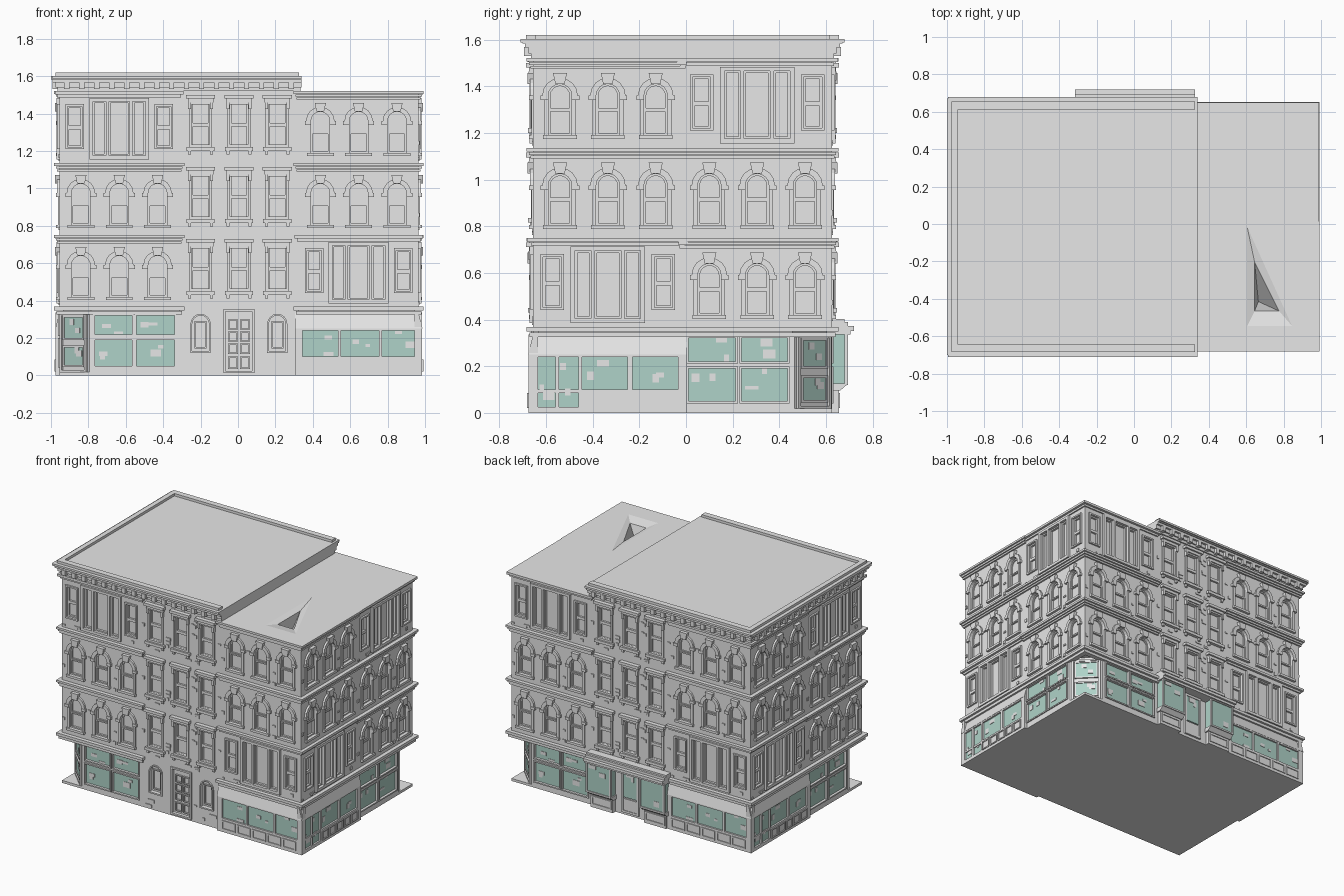
import bpy, bmesh, random
from math import sin, cos, pi, radians
from mathutils import Matrix, Vector

cube = bpy.data.objects.get("Cube")
if cube:
    bpy.data.objects.remove(cube, do_unlink=True)
random.seed(4)


def material(name, rgb):
    m = bpy.data.materials.new(name)
    m.use_nodes = True
    m.diffuse_color = (*rgb, 1)
    m.node_tree.nodes["Principled BSDF"].inputs["Base Color"].default_value = (*rgb, 1)
    return m


MATS = [material("pale_grey_stone", (0.8, 0.8, 0.8)), material("teal_glass", (0.43, 0.65, 0.58))]
STONE, GLASS = 0, 1
CENTRE = Matrix.Translation((0.005, -0.015, 0))
HX, HY = 0.96, 0.64            # half width and half depth of the walls
H = 0.385                      # storey height
W = 0.32                       # half width of one wall bay
COLS = (-0.205, 0, 0.205)


# ---- shape helpers: u runs along the wall, z up, d outward ----
def box(bm, u0, u1, z0, z1, d0, d1, mat=STONE):
    m = Matrix.Translation(((u0 + u1) / 2, -(d0 + d1) / 2, (z0 + z1) / 2))
    m = m @ Matrix.Diagonal((abs(u1 - u0), abs(d1 - d0), abs(z1 - z0), 1))
    verts = bmesh.ops.create_cube(bm, size=1, matrix=m)["verts"]
    for f in {f for v in verts for f in v.link_faces}:
        f.material_index = mat
    return verts


def rect(u0, u1, z0, z1):
    return [(u0, z0), (u1, z0), (u1, z1), (u0, z1)]


def arc(c, r, z):
    return [(c + r * cos(i * pi / 8), z + r * sin(i * pi / 8)) for i in range(9)]


def arch(c, r, z0, spring):
    return [(c - r, z0), (c + r, z0)] + arc(c, r, spring)


def slab(bm, outlines, d0, d1):
    """Extruded outline; further outlines are holes."""
    edges = []
    for pts in outlines:
        vs = [bm.verts.new((u, -d0, z)) for u, z in pts]
        edges += [bm.edges.new((vs[i - 1], vs[i])) for i in range(len(vs))]
    geom = bmesh.ops.triangle_fill(bm, edges=edges, use_beauty=True)["geom"]
    faces = [g for g in geom if isinstance(g, bmesh.types.BMFace)]
    ext = bmesh.ops.extrude_face_region(bm, geom=faces)["geom"]
    moved = [g for g in ext if isinstance(g, bmesh.types.BMVert)]
    bmesh.ops.translate(bm, verts=moved, vec=(0, d0 - d1, 0))


def frame(bm, u0, u1, z0, z1, t, d0, d1):
    slab(bm, [rect(u0, u1, z0, z1), rect(u0 + t, u1 - t, z0 + t, z1 - t)], d0, d1)


def ledge(bm, steps, half=W):
    for z0, z1, d in steps:
        box(bm, -half - d, half + d, z0, z1, -0.02, d)


def pane(bm, u0, u1, z0, z1, d):
    """Sheet of glass with a few pasted bills."""
    u0, u1 = sorted((u0, u1))
    box(bm, u0, u1, z0, z1, d - 0.01, d, GLASS)
    for _ in range(2):
        w, h = random.uniform(.02, .06), random.uniform(.015, .04)
        u, z = random.uniform(u0, max(u0, u1 - w)), random.uniform(z0, z1 - h)
        box(bm, u, min(u + w, u1), z, z + h, d, d + 0.003)


def bricks(bm, keep_out, count=60):
    """Scattered proud bricks that avoid the openings."""
    for _ in range(count):
        w, h = random.choice((.02, .035, .05)), random.choice((.012, .022))
        u, z = random.uniform(-W, W - w), random.uniform(.01, .33 - h)
        if not any(u < b and u + w > a and z < t and z + h > s for a, b, s, t in keep_out):
            box(bm, u, u + w, z, z + h, -0.005, 0.006)


def finish(bm, name):
    bmesh.ops.recalc_face_normals(bm, faces=bm.faces)
    me = bpy.data.meshes.new(name)
    bm.to_mesh(me)
    bm.free()
    for m in MATS:
        me.materials.append(m)
    return me


def place(name, me, angle=0, u=0, dist=0, z=0):
    ob = bpy.data.objects.new(name, me)
    bpy.context.collection.objects.link(ob)
    ob.matrix_world = CENTRE @ Matrix.Rotation(radians(angle), 4, "Z") @ Matrix.Translation((u, -dist, z))
    return ob


# ---- upper wall bays ----
def arched_windows():
    bm = bmesh.new()
    slab(bm, [rect(-W, W, 0, H)] + [arch(c, .05, .055, .225) for c in COLS], -0.02, 0)
    for c in COLS:
        slab(bm, [arc(c, .076, .225) + arc(c, .05, .225)[::-1]], -0.01, 0.014)
        slab(bm, [[(c - .02, .275), (c + .02, .275), (c + .03, .322), (c - .03, .322)]], 0, 0.024)
        for s in (-1, 1):
            box(bm, c + s * .05, c + s * .083, .205, .225, 0, 0.018)
            box(bm, c + s * .05, c + s * .068, .055, .205, 0, 0.008)
        box(bm, c - .072, c + .072, .038, .055, 0, 0.018)
        frame(bm, c - .05, c + .05, .055, .165, .009, -0.02, -0.006)
        slab(bm, [arch(c, .05, .165, .225), arch(c, .041, .172, .225)], -0.02, -0.012)
    bricks(bm, [(c - .085, c + .085, .03, .33) for c in COLS])
    ledge(bm, [(.34, .352, .012), (.355, .368, .018), (.37, H, .028)])
    return finish(bm, "arched_windows")


def hooded_windows():
    bm = bmesh.new()
    slab(bm, [rect(-W, W, 0, H)] + [rect(c - .05, c + .05, .09, .325) for c in COLS], -0.02, 0)
    for c in COLS:
        frame(bm, c - .062, c + .062, .085, .328, .014, -0.01, 0.01)
        for z0, z1 in ((.09, .205), (.205, .325)):
            frame(bm, c - .05, c + .05, z0, z1, .01, -0.02, -0.006)
        box(bm, c - .075, c + .075, .065, .085, 0, 0.022)
        box(bm, c - .068, c + .068, .325, .345, 0, 0.018)
        box(bm, c - .078, c + .078, .345, .365, 0, 0.03)
        for s in (-1, 1):
            box(bm, c + s * .05, c + s * .066, .29, .328, 0, 0.02)
            box(bm, c + s * .05, c + s * .066, .045, .066, 0, 0.014)
    bricks(bm, [(c - .08, c + .08, .04, .37) for c in COLS], 110)
    return finish(bm, "hooded_windows")


def triple_window():
    bm = bmesh.new()
    sides = (-0.238, 0.238)
    panes = ((-.14, -.072), (-.056, .056), (.072, .14))
    slab(bm, [rect(-W, W, 0, H)] + [rect(c - .04, c + .04, .085, .305) for c in sides]
         + [rect(a, b, .04, .33) for a, b in panes], -0.02, 0)
    slab(bm, [rect(-.16, .16, .02, .348)] + [rect(a, b, .04, .33) for a, b in panes], 0, 0.016)
    for a, b in panes:
        frame(bm, a, b, .04, .33, .009, -0.02, -0.004)
    for c in sides:
        frame(bm, c - .05, c + .05, .075, .315, .011, 0, 0.012)
        for z0, z1 in ((.085, .19), (.19, .305)):
            frame(bm, c - .04, c + .04, z0, z1, .01, -0.02, -0.006)
    bricks(bm, [(c - .055, c + .055, .07, .32) for c in sides] + [(-.165, .165, 0, .36)], 90)
    ledge(bm, [(.352, .366, .01), (.368, H, .024)])
    return finish(bm, "triple_window")


# ---- ground floor bays ----
GROUND_LEDGE = [(.325, .345, .016), (.348, .368, .028)]


def show_window(s):
    bm = bmesh.new()
    spans = [(s * a, s * b) for a, b in ((-.3, -.087), (-.072, .135))]
    rows = ((.045, .195), (.215, .325))
    slab(bm, [rect(-s * W, s * .16, 0, .335)] + [rect(*p, *r) for p in spans for r in rows], -0.02, 0)
    for p in spans:
        for r in rows:
            pane(bm, *p, *r, -0.01)
            a, b = sorted(p)
            frame(bm, a - .004, b + .004, r[0] - .004, r[1] + .004, .009, -0.01, 0.008)
    ledge(bm, GROUND_LEDGE)
    return finish(bm, "show_window")


def awning_shop(corner_door):
    bm = bmesh.new()
    panes = [(-.3, -.11, .1), (-.095, .11, .1), (.125, .31, .1)]
    if corner_door:
        panes = [(-.31, -.225, .025), (-.21, -.125, .025), (-.11, .085, .1), (.105, .3, .1)]
    slab(bm, [rect(-W - .02, W + .02, 0, .25)] + [rect(a, b, z, .24) for a, b, z in panes], -0.02, 0.02)
    for a, b, z in panes:
        pane(bm, a, b, z, .24, 0.008)
    start = -.11 if corner_door else -.3
    step = (.31 - start) / 5
    for i in range(5):
        frame(bm, start + i * step, start + (i + .88) * step, .02, .085, .008, 0.01, 0.026)
    if corner_door:
        for a, b, z in panes[:2]:
            box(bm, a, b, .085, .1, 0, 0.016)
    for v in box(bm, -W - .02, W + .02, .25, .335, -0.02, 0.022):
        if v.co.z > .3 and v.co.y < 0:
            v.co.y = 0
    ledge(bm, GROUND_LEDGE)
    return finish(bm, "awning_shop")


def entrance():
    bm = bmesh.new()
    slab(bm, [rect(-W, W, 0, .365), rect(-.075, .075, .02, .35)]
         + [arch(c, .045, .13, .275) for c in (-.205, .205)], -0.02, 0)
    frame(bm, -.083, .083, .012, .355, .012, -0.01, 0.01)
    for c in (-.032, .032):
        for z0, z1 in ((.035, .1), (.115, .17), (.18, .235), (.245, .3)):
            frame(bm, c - .026, c + .026, z0, z1, .007, -0.02, -0.01)
    for c in (-.205, .205):
        slab(bm, [arch(c, .054, .12, .275), arch(c, .045, .13, .275)], -0.005, 0.01)
        frame(bm, c - .032, c + .032, .145, .29, .008, -0.02, -0.01)
    bricks(bm, [(-.27, -.14, .1, .34), (.14, .27, .1, .34), (-.09, .09, 0, .36)], 40)
    return finish(bm, "entrance_wall")


def bay_shopfront():
    bm = bmesh.new()
    box(bm, -W, W, 0, .365, -0.02, 0)
    for c in (-.215, .215):
        box(bm, c - .09, c + .09, 0, .1, 0, 0.03)
        for v in box(bm, c - .1, c + .1, .095, .125, 0, 0.07):
            if v.co.z < .1 and v.co.y < 0:
                v.co.y = -.035
        box(bm, c - .092, c + .092, .125, .335, 0, 0.06, GLASS)
        pane(bm, c - .09, c + .09, .13, .33, 0.063)
        frame(bm, c - .1, c + .1, .12, .34, .012, 0.055, 0.07)
        frame(bm, c - .08, c + .08, .02, .085, .01, 0.03, 0.036)
    pane(bm, -.055, .055, .13, .32, 0.008)
    frame(bm, -.07, .07, .02, .335, .016, 0, 0.014)
    box(bm, -.055, .055, .03, .12, 0, 0.01)
    for z0, z1, d in ((.335, .352, .08), (.352, .372, .095), (.372, .39, .07), (.39, .402, .055)):
        box(bm, -W, W, z0, z1, -0.02, d)
    return finish(bm, "bay_shopfront")


def corner_door():
    bm = bmesh.new()
    box(bm, -.113, .113, 0, .335, -0.02, 0)
    frame(bm, -.1, .1, .015, .335, .014, 0, 0.012)
    for z0, z1 in ((.05, .155), (.195, .315)):
        pane(bm, -.075, .075, z0, z1, 0.004)
        frame(bm, -.08, .08, z0 - .005, z1 + .005, .01, 0, 0.01)
    return finish(bm, "corner_door")


# ---- assemble the facades; opposite sides repeat by half a turn ----
BAYS = {"a": arched_windows(), "c": hooded_windows(), "b": triple_window()}
FACES = [("front", 0, HY, (-.64, 0, .64), ("acb", "aca", "bca")),
         ("side", 90, HX, (-.32, .32), ("ba", "aa", "ab"))]
shops = {"front": (show_window(-1), awning_shop(False)), "side": (show_window(1), awning_shop(True))}
door = corner_door()
for turn in (0, 180):
    for label, angle, dist, us, rows in FACES:
        for floor, row in enumerate(rows):
            for u, key in zip(us, row):
                place(BAYS[key].name + "_wall", BAYS[key], angle + turn, u, dist, .365 + floor * H)
        window, shop = shops[label]
        ends = (us[0], us[-1]) if label == "front" else (us[-1], us[0])
        place("show_window", window, angle + turn, ends[0], dist)
        place("awning_shop", shop, angle + turn, ends[1], dist)
    place("corner_door", door, 135 + turn, -.226, 1.018)
place("entrance_wall", entrance(), 0, 0, HY)
place("bay_shopfront", bay_shopfront(), 180, 0, HY)


# ---- solid cores and roofs, drawn in plan ----
def plan(name, layers):
    bm = bmesh.new()
    for outlines, z0, z1 in layers:
        slab(bm, outlines, z0, z1)
    me = finish(bm, name)
    me.transform(Matrix.Rotation(-pi / 2, 4, "X"))
    return place(name, me)


cx, cy = HX - .02, HY - .02
chamfer = [(-cx, cy), (-cx, -.472), (-.792, -cy), (cx, -cy), (cx, .472), (.792, cy)]
dent = [(.6, .0), (.84, -.53), (.6, -.53)]
plan("ground_slab", [([rect(-HX, HX, -HY, HY)], 0, .018)])
plan("ground_core", [([chamfer], .018, .365)])
plan("upper_core", [([rect(-cx, cx, -cy, cy)], .365, 1.3), ([rect(-cx, cx, -cy, cy), dent], 1.3, 1.52)])

# sunken roof dent: gentle slope, then a steep pit
bm = bmesh.new()
rings = [[bm.verts.new((x, y, 1.52)) for x, y in dent],
         [bm.verts.new(p) for p in ((.64, -.19, 1.505), (.77, -.45, 1.505), (.64, -.45, 1.505))]]
tip = bm.verts.new((.66, -.4, 1.32))
for i in range(3):
    bm.faces.new((rings[0][i - 1], rings[0][i], rings[1][i], rings[1][i - 1]))
    bm.faces.new((rings[1][i - 1], rings[1][i], tip))
me = finish(bm, "roof_dent")
if me.polygons[0].normal.z < 0:
    me.flip_normals()
place("roof_dent", me)

# main cornice, parapet and brackets
X0, X1 = -HX, .32
layers = [([rect(X0 - o, X1 + min(o, .015), -HY - o, HY + o)], a, b) for a, b, o in
          ((1.52, 1.54, .01), (1.54, 1.566, .02), (1.566, 1.582, .036), (1.582, 1.602, .052 - .007))]
layers.append(([rect(X0 - .04, X1 + .015, -HY - .055, HY + .055)], 1.588, 1.602))
plan("main_cornice", layers)
plan("parapet", [([rect(X0 - .02, X0 + .015, -HY - .03, HY + .03)], 1.6, 1.62),
                 ([rect(X0, X1, -HY - .03, -HY + .012)], 1.6, 1.62),
                 ([rect(X0, X1, HY - .012, HY + .03)], 1.6, 1.62)])
brackets = [([rect(x - .014, x + .014, s * HY, s * (HY + .04))], 1.53, 1.568)
            for s in (-1, 1) for x in [X0 + .04 + i * .08 for i in range(16)]]
brackets += [([rect(X0 - .036, X0, y - .014, y + .014)], 1.53, 1.568)
             for y in [-.6 + i * .08 for i in range(16)]]
plan("cornice_brackets", brackets)
